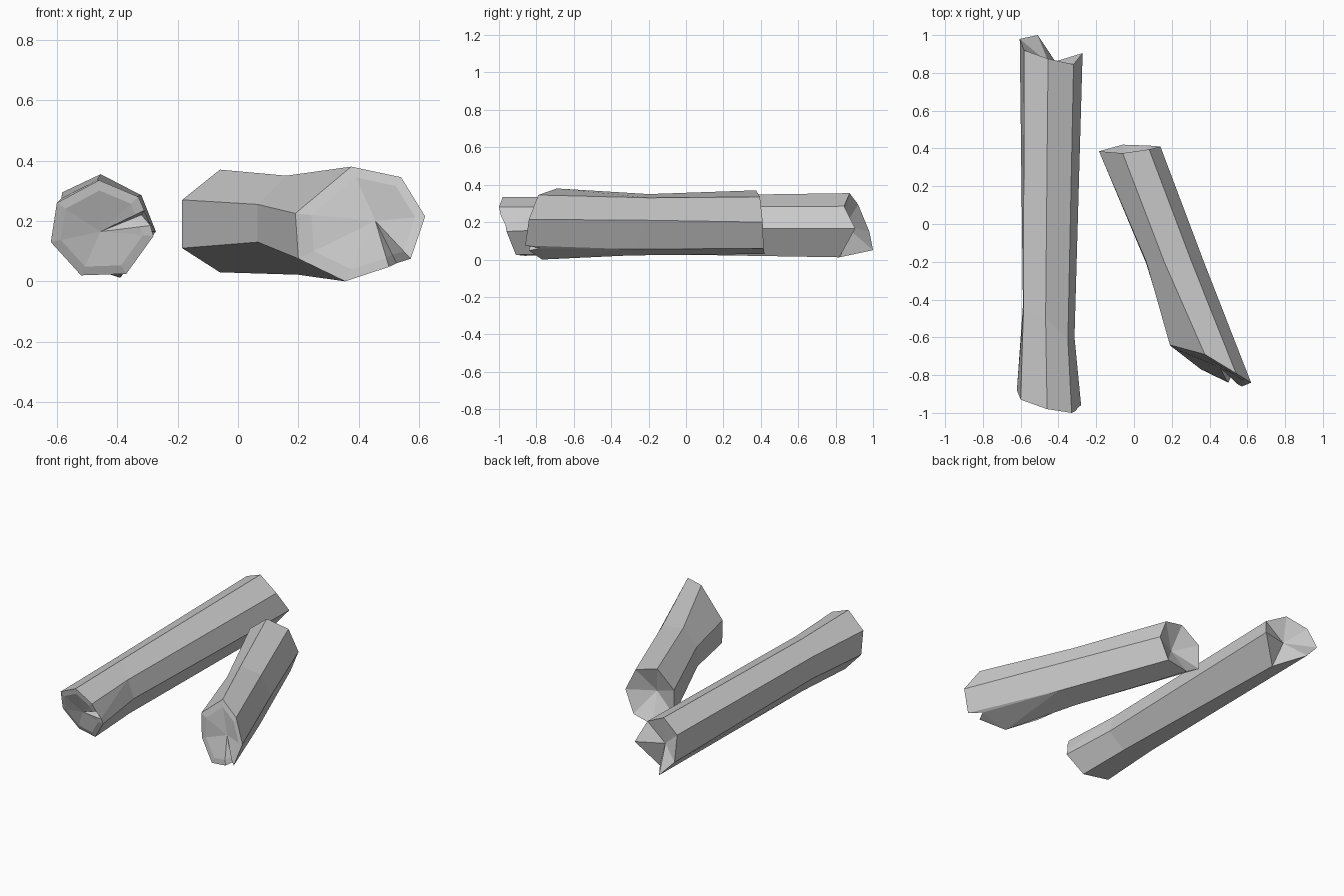
import bpy, bmesh
from mathutils import Vector

if "Cube" in bpy.data.objects:
    bpy.data.objects.remove(bpy.data.objects["Cube"])


def log(name, front, mid, back, front_centre, back_centre, notch_after, notch):
    """Seven-sided log from three rings; the front ring gets a split in one side."""
    bm = bmesh.new()
    new = lambda pts: [bm.verts.new(p) for p in pts]
    f, m, b, s = new(front), new(mid), new(back), new(notch)
    n = len(f)

    # bark sides
    for i in range(n):
        j = (i + 1) % n
        bm.faces.new((m[i], m[j], b[j], b[i]))
        split = s if i == notch_after else []
        bm.faces.new([f[i]] + split + [f[j], m[j], m[i]])

    # cut ends: outer rim, inner ring, centre point
    def cap(ring, centre, push):
        c = Vector(centre)
        cv = bm.verts.new(c)
        inner = new([v.co.lerp(c, 0.2) + Vector((0, push, 0)) for v in ring])
        for i in range(len(ring)):
            j = (i + 1) % len(ring)
            bm.faces.new((ring[i], ring[j], inner[j], inner[i]))
            bm.faces.new((inner[i], inner[j], cv))

    k = notch_after + 1
    cap(f[:k] + s + f[k:], front_centre, -0.008)
    cap(b, back_centre, 0.0)

    bmesh.ops.triangulate(bm, faces=[p for p in bm.faces if len(p.verts) > 4])
    bmesh.ops.recalc_face_normals(bm, faces=bm.faces)
    me = bpy.data.meshes.new(name)
    bm.to_mesh(me)
    bm.free()
    ob = bpy.data.objects.new(name, me)
    bpy.context.collection.objects.link(ob)


# long log lying along y
log("long_log",
    front=[(-.46, -.98, .335), (-.33, -1, .28), (-.28, -.96, .15), (-.37, -.91, .025),
           (-.52, -.86, .02), (-.62, -.88, .13), (-.6, -.93, .26)],
    mid=[(-.468, -.5, .335), (-.35, -.61, .28), (-.315, -.6, .165), (-.38, -.55, .035),
         (-.51, -.45, .035), (-.588, -.43, .14), (-.585, -.45, .275)],
    back=[(-.455, .875, .355), (-.32, .845, .285), (-.272, .905, .165), (-.39, .82, .012),
          (-.51, 1, .05), (-.605, .98, .15), (-.582, .92, .295)],
    front_centre=(-.455, -.915, .165), back_centre=(-.45, .85, .18),
    notch_after=1,
    notch=[(-.31, -.99, .235), (-.32, -.92, .22), (-.29, -.965, .185)])

# short log lying at an angle
log("short_log",
    front=[(.375, -.69, .38), (.54, -.79, .345), (.62, -.84, .215), (.572, -.86, .075),
           (.355, -.77, 0), (.2, -.65, .075), (.19, -.64, .225)],
    mid=[(.16, -.2, .35), (.305, -.2, .33), (.37, -.2, .21), (.35, -.28, .055),
         (.2, -.3, .022), (.065, -.21, .13), (.065, -.2, .255)],
    back=[(-.06, .375, .37), (.08, .395, .335), (.14, .41, .2), (.08, .415, .06),
          (-.06, .42, .03), (-.185, .385, .11), (-.185, .385, .27)],
    front_centre=(.455, -.76, .2), back_centre=(-.02, .32, .2),
    notch_after=3,
    notch=[(.525, -.78, .06), (.5, -.84, .048)])
